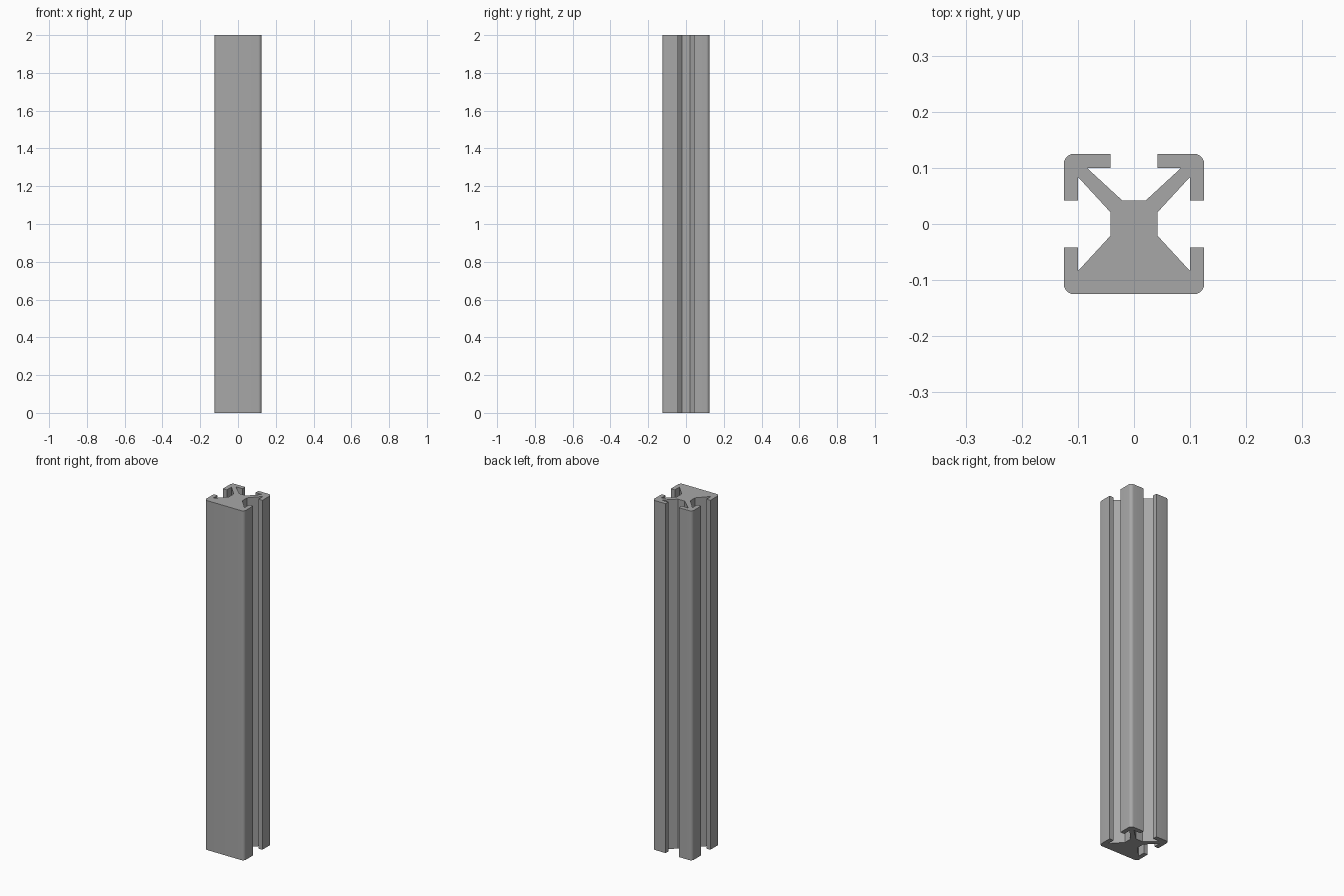
import bpy
import bmesh
from math import cos, sin, pi, radians

cube = bpy.data.objects.get("Cube")
if cube:
    bpy.data.objects.remove(cube, do_unlink=True)

LENGTH = 2.0
HALF = 0.125      # half width of the bar
LIP = 0.1         # inner face of the slot lips
SLOT = 0.042      # half width of slot opening and of the core
WEB = 0.021       # where the diagonal webs meet the core
NOTCH = 0.084     # where the diagonal webs meet the lips
RADIUS = 0.018    # rounded outer corners
STEPS = 6


def corner(sy):
    """Rounded outer corner on the +x side, running from front to back."""
    c = HALF - RADIUS
    start = -pi / 2 if sy < 0 else 0
    angles = [start + pi / 2 * i / STEPS for i in range(STEPS + 1)]
    return [(c + RADIUS * cos(a), sy * c + RADIUS * sin(a)) for a in angles]


# Right half of the section: closed front, side slot, open back slot
side_slot = [(HALF, -SLOT), (LIP, -SLOT), (LIP, -NOTCH), (SLOT, -WEB)]
side_slot += [(x, -y) for x, y in reversed(side_slot)]
back_slot = [(SLOT, HALF), (SLOT, LIP), (NOTCH, LIP), (WEB, SLOT)]
half = corner(-1) + side_slot + corner(1) + back_slot
profile = half + [(-x, y) for x, y in reversed(half)]

# Extrude the section along the bar
bm = bmesh.new()
base = bm.faces.new([bm.verts.new((x, y, 0)) for x, y in profile])
top = bmesh.ops.extrude_face_region(bm, geom=[base], use_keep_orig=True)
bmesh.ops.translate(bm, vec=(0, 0, LENGTH),
                    verts=[g for g in top["geom"] if isinstance(g, bmesh.types.BMVert)])
bmesh.ops.recalc_face_normals(bm, faces=bm.faces)
mesh = bpy.data.meshes.new("slotted_bar")
bm.to_mesh(mesh)
bm.free()

# Plain grey metal
grey = bpy.data.materials.new("grey_metal")
grey.use_nodes = True
colour = (0.39, 0.39, 0.39, 1)
grey.diffuse_color = colour
grey.node_tree.nodes["Principled BSDF"].inputs["Base Color"].default_value = colour
mesh.materials.append(grey)

bar = bpy.data.objects.new("slotted_bar", mesh)
bpy.context.collection.objects.link(bar)
bpy.ops.object.select_all(action="DESELECT")
bar.select_set(True)
bpy.context.view_layer.objects.active = bar
bpy.ops.object.shade_smooth_by_angle(angle=radians(30))
